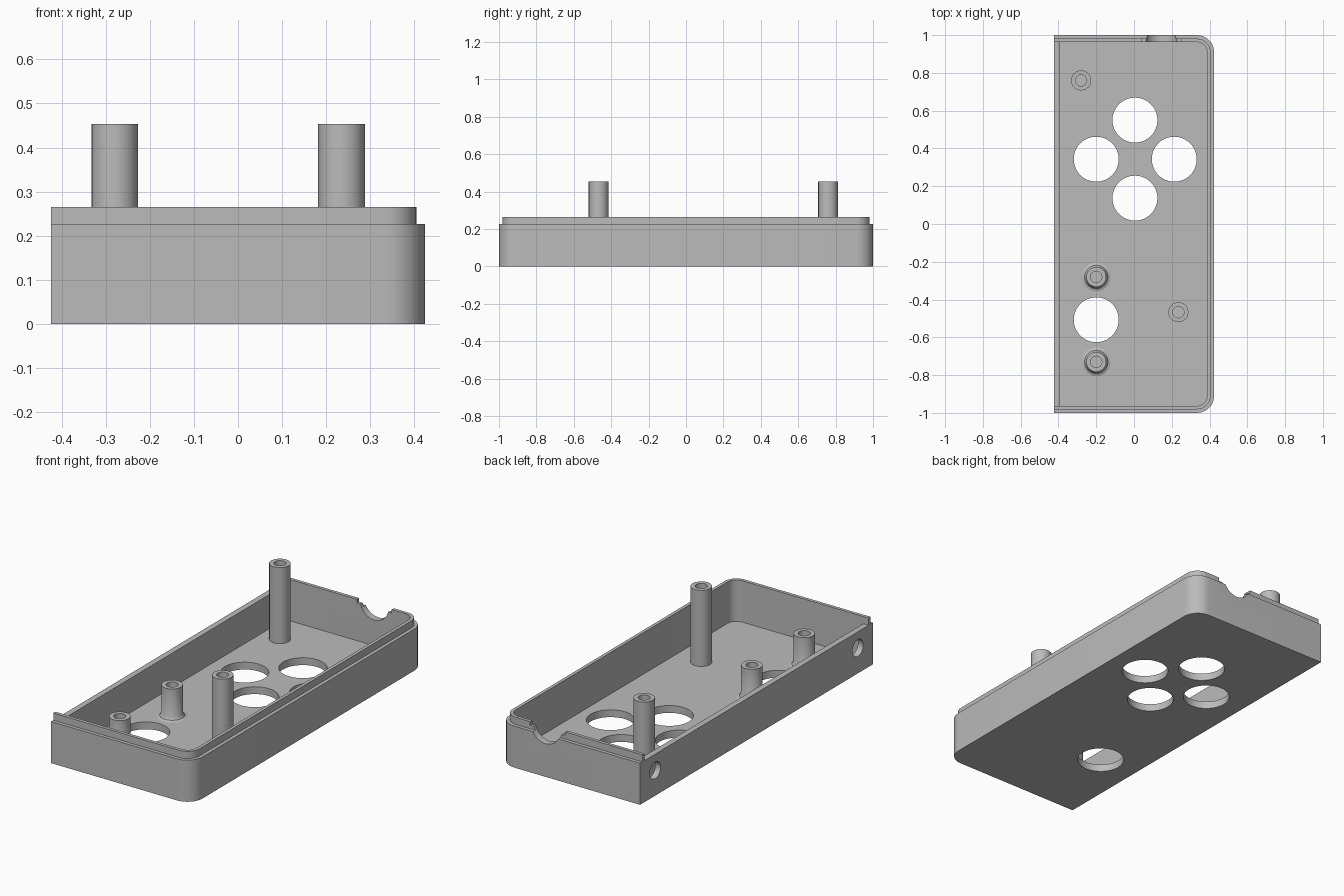
import bpy, bmesh, math
from mathutils import Matrix, Vector

if "Cube" in bpy.data.objects:
    bpy.data.objects.remove(bpy.data.objects["Cube"])

HX, HY, R = 0.424, 1.0, 0.09          # half sizes and corner radius
WALL, STEP, FLOOR = 0.037, 0.019, 0.04
RIM, TOP = 0.226, 0.265               # wall height, lip height

grey = bpy.data.materials.new("plain grey")
grey.diffuse_color = (0.5, 0.5, 0.5, 1)
grey.use_nodes = True
grey.node_tree.nodes["Principled BSDF"].inputs["Base Color"].default_value = grey.diffuse_color


def finish(name, bm):
    bmesh.ops.recalc_face_normals(bm, faces=bm.faces[:])
    me = bpy.data.meshes.new(name)
    bm.to_mesh(me)
    bm.free()
    me.materials.append(grey)
    ob = bpy.data.objects.new(name, me)
    bpy.context.collection.objects.link(ob)
    return ob


def smooth(ob):
    bpy.ops.object.select_all(action='DESELECT')
    ob.select_set(True)
    bpy.context.view_layer.objects.active = ob
    bpy.ops.object.shade_smooth_by_angle(angle=math.radians(30))


def path(inset, left):
    """Outline from front left, round the two right corners, to back left."""
    r = R - inset
    pts = [(left, -HY + inset)]
    for cy, a0 in ((-HY + R, -90), (HY - R, 0)):
        for i in range(9):
            a = math.radians(a0 + i * 90 / 8)
            pts.append((HX - R + r * math.cos(a), cy + r * math.sin(a)))
    return pts + [(left, HY - inset)]


def prism(name, pts, z0, z1):
    bm = bmesh.new()
    f = bm.faces.new([bm.verts.new((x, y, z0)) for x, y in pts])
    ext = bmesh.ops.extrude_face_region(bm, geom=[f])
    for v in ext["geom"]:
        if isinstance(v, bmesh.types.BMVert):
            v.co.z = z1
    return finish(name, bm)


def cylinder(name, loc, r, depth, axis='Z'):
    rot = {'Z': Matrix(), 'X': Matrix.Rotation(math.pi / 2, 4, 'Y'),
           'Y': Matrix.Rotation(math.pi / 2, 4, 'X')}[axis]
    bm = bmesh.new()
    bmesh.ops.create_cone(bm, cap_ends=True, segments=48, radius1=r, radius2=r,
                          depth=depth, matrix=Matrix.Translation(loc) @ rot)
    return finish(name, bm)


def cut(ob, cutter):
    m = ob.modifiers.new("cut", 'BOOLEAN')
    m.operation, m.solver, m.object = 'DIFFERENCE', 'EXACT', cutter
    bpy.context.view_layer.objects.active = ob
    bpy.ops.object.modifier_apply(modifier=m.name)
    bpy.data.objects.remove(cutter)


def post(name, x, y, prof, n=24):
    """Hollow lathed screw post."""
    bm = bmesh.new()
    rings = [[bm.verts.new((x + r * math.cos(2 * math.pi * i / n),
                            y + r * math.sin(2 * math.pi * i / n), z))
              for i in range(n)] for r, z in prof]
    for a, b in zip(rings, rings[1:] + rings[:1]):
        for i in range(n):
            j = (i + 1) % n
            bm.faces.new((a[i], a[j], b[j], b[i]))
    smooth(finish(name, bm))


# Tray with cavity
tray = prism("tray", path(0, -HX), 0, RIM)
cut(tray, prism("cavity", path(WALL, -0.392), FLOOR, 0.5))

# Button openings in the floor
for x, y in ((0.005, 0.55), (-0.2, 0.343), (0.213, 0.343), (0.005, 0.137), (-0.2, -0.507)):
    cut(tray, cylinder("button_cutter", (x, y, 0), 0.119, 0.2))

# Side holes in the straight left wall
for y in (-0.87, 0.87):
    cut(tray, cylinder("side_cutter", (-HX, y, 0.138), 0.046, 0.15, 'X'))

# Raised lip on three sides
lip = prism("lip", path(STEP, -HX) + path(WALL, -HX)[::-1], RIM, TOP)

# Cable notch in the back wall, with a shallow wider step in the lip
for ob in (tray, lip):
    cut(ob, cylinder("notch_cutter", (0.145, HY, TOP), 0.085, 0.2, 'Y'))
cut(lip, prism("step_cutter", [(0.04, 0.9), (0.25, 0.9), (0.25, 1.1), (0.04, 1.1)], 0.245, 0.4))
smooth(tray)
smooth(lip)

# Tall posts, and short posts with flared feet
for i, (x, y) in enumerate(((-0.28, 0.76), (0.235, -0.467))):
    post(f"tall_post_{i + 1}", x, y,
         [(0.053, FLOOR), (0.053, 0.453), (0.03, 0.453), (0.03, FLOOR)])
for i, y in enumerate((-0.28, -0.73)):
    post(f"short_post_{i + 1}", -0.2, y,
         [(0.076, FLOOR), (0.062, 0.046), (0.053, 0.062), (0.053, 0.212),
          (0.03, 0.212), (0.03, FLOOR)])
